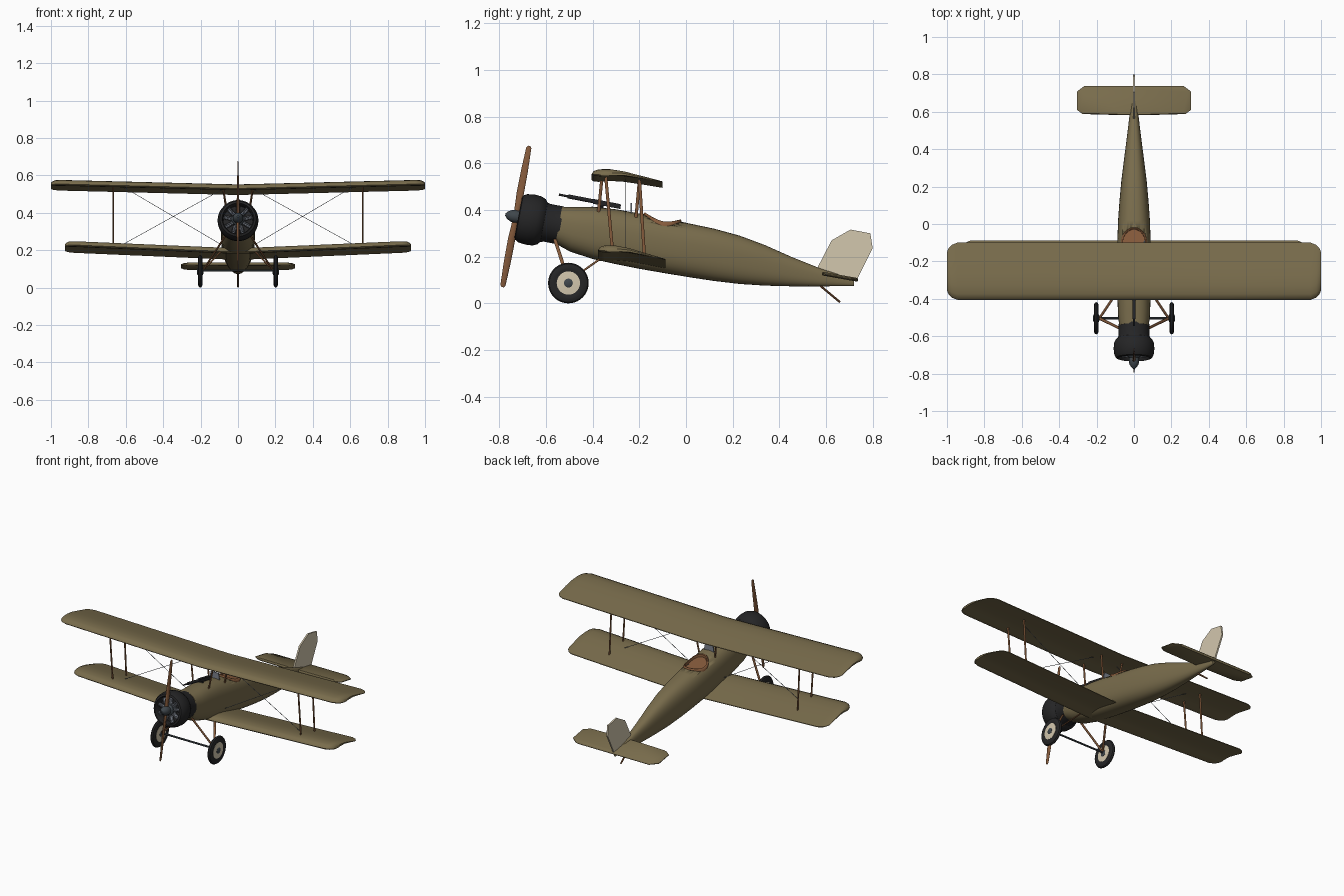
import bpy, bmesh
from math import sin, cos, pi, radians
from mathutils import Vector as V

cube = bpy.data.objects.get("Cube")
if cube:
    bpy.data.objects.remove(cube)


def material(name, rgb):
    m = bpy.data.materials.new(name)
    m.use_nodes = True
    m.diffuse_color = (*rgb, 1)
    m.node_tree.nodes["Principled BSDF"].inputs["Base Color"].default_value = (*rgb, 1)
    return m


OLIVE = material("olive_fabric", (0.19, 0.15, 0.072))
BLACK = material("black_metal", (0.018, 0.018, 0.019))
WOOD = material("brown_wood", (0.24, 0.105, 0.045))
CREAM = material("cream", (0.65, 0.57, 0.42))
SLATE = material("slate", (0.05, 0.062, 0.072))
STEEL = material("steel", (0.2, 0.22, 0.26))


def loft(name, rings, mat, angle=35):
    """Skin closed rings of points and cap both ends."""
    bm = bmesh.new()
    rows = [[bm.verts.new(p) for p in r] for r in rings]
    n = len(rows[0])
    for a, b in zip(rows, rows[1:]):
        for i in range(n):
            j = (i + 1) % n
            bm.faces.new((a[i], a[j], b[j], b[i]))
    bm.faces.new(rows[0][::-1])
    bm.faces.new(rows[-1])
    bmesh.ops.recalc_face_normals(bm, faces=bm.faces)
    me = bpy.data.meshes.new(name)
    bm.to_mesh(me)
    bm.free()
    me.materials.append(mat)
    ob = bpy.data.objects.new(name, me)
    bpy.context.collection.objects.link(ob)
    bpy.ops.object.select_all(action='DESELECT')
    ob.select_set(True)
    bpy.context.view_layer.objects.active = ob
    bpy.ops.object.shade_smooth_by_angle(angle=radians(angle))
    return ob


def lathe(name, profile, origin, axis, mat, n=32):
    """Turn (distance along axis, radius) pairs round an axis."""
    q = V(axis).to_track_quat('Z', 'Y')
    return loft(name, [[V(origin) + q @ V((r * cos(2 * pi * i / n), r * sin(2 * pi * i / n), s))
                        for i in range(n)] for s, r in profile], mat)


def tube(name, a, b, r, mat, n=10):
    a, b = V(a), V(b)
    return lathe(name, [(0, r), ((b - a).length, r)], a, b - a, mat, n)


def strut(name, a, b, mat, wide=0.007, thin=0.004):
    """Streamlined strut, wide along y and thin along x."""
    ring = [V((thin * cos(k * pi / 5), wide * sin(k * pi / 5), 0)) for k in range(10)]
    return loft(name, [[V(p) + o for o in ring] for p in (a, b)], mat)


# Fuselage: y, top, bottom, half width
STATIONS = [(-0.545, 0.414, 0.256, 0.079), (-0.48, 0.413, 0.222, 0.086), (-0.40, 0.414, 0.19, 0.088),
            (-0.30, 0.403, 0.168, 0.09), (-0.20, 0.385, 0.148, 0.09), (-0.09, 0.364, 0.129, 0.089),
            (0.02, 0.341, 0.111, 0.085), (0.12, 0.32, 0.096, 0.078), (0.23, 0.29, 0.083, 0.068),
            (0.34, 0.249, 0.076, 0.054), (0.45, 0.2, 0.073, 0.04), (0.58, 0.148, 0.073, 0.024),
            (0.72, 0.104, 0.074, 0.008)]
POW = 2.5


def body_ring(k, y, top, bot, hw, n=36):
    lean = 0.18 if k < 2 else 0
    ring = []
    for i in range(n):
        c, s = cos(2 * pi * i / n), sin(2 * pi * i / n)
        x = hw * abs(c) ** (2 / POW) * (1 if c > 0 else -1)
        dz = (top - bot) / 2 * abs(s) ** (2 / POW) * (1 if s > 0 else -1)
        ring.append((x, y + lean * dz, (top + bot) / 2 + dz))
    return ring


def deck(x, y):
    """Height of the fuselage top at x, y."""
    for a, b in zip(STATIONS, STATIONS[1:]):
        if a[0] <= y <= b[0]:
            t = (y - a[0]) / (b[0] - a[0])
            top, bot, hw = (a[i] + (b[i] - a[i]) * t for i in (1, 2, 3))
            return (top + bot) / 2 + (top - bot) / 2 * max(0, 1 - abs(x / hw) ** POW) ** (1 / POW)


def oval(rx, ry, lift=0, flat=None, n=40):
    pts = [(rx * cos(2 * pi * i / n), -0.1 + ry * sin(2 * pi * i / n)) for i in range(n)]
    return [V((x, y, flat if flat else deck(x, y) + lift)) for x, y in pts]


fuselage = loft("fuselage", [body_ring(k, *s) for k, s in enumerate(STATIONS)], OLIVE, 50)

# Cockpit opening, padded rim and floor
cutter = loft("cockpit_cutter", [oval(0.064, 0.074, flat=0.32), oval(0.064, 0.074, flat=0.5)], OLIVE)
cutter.hide_render = True
cut = fuselage.modifiers.new("cockpit", 'BOOLEAN')
cut.object, cut.operation, cut.solver = cutter, 'DIFFERENCE', 'EXACT'
bpy.context.view_layer.objects.active = fuselage
bpy.ops.object.modifier_apply(modifier="cockpit")
bpy.data.objects.remove(cutter)
loft("cockpit_rim", [oval(0.071, 0.082, -0.004), oval(0.07, 0.081, 0.005), oval(0.066, 0.077, 0.009),
                     oval(0.06, 0.071, 0.006), oval(0.059, 0.07, flat=0.323)], WOOD, 50)
loft("cockpit_floor", [oval(0.058, 0.069, flat=0.324), oval(0.058, 0.069, flat=0.333)], SLATE)
loft("windscreen", [[(x, y, z) for x, z in ((-0.035, 0.385), (0.035, 0.385), (0.028, 0.43), (-0.028, 0.43))]
                    for y in (-0.238, -0.232)], STEEL)

# Cowling, engine and spinner on the tilted thrust line
AX = V((0, 0.983, -0.185))
UP = V((0, 0.185, 0.983))
NOSE = V((0, -0.717, 0.368))
lathe("cowling", [(0.05, 0.01), (0.05, 0.078), (0.006, 0.08), (-0.002, 0.085), (0.002, 0.096), (0.018, 0.105),
                  (0.05, 0.109), (0.08, 0.107), (0.1, 0.098), (0.11, 0.086), (0.125, 0.082), (0.183, 0.082),
                  (0.183, 0.01)], NOSE, AX, BLACK, 48)
lathe("crankcase", [(0.052, 0.036), (0.012, 0.034), (0, 0.024), (-0.012, 0.012)], NOSE, AX, SLATE)
fins = [(0.03 + 0.004 * k + d, 0.012 if k % 2 else 0.009) for k in range(12) for d in (0, 0.0035)]
for k in range(9):
    a = 2 * pi * k / 9
    d = UP * cos(a) + V((1, 0, 0)) * sin(a)
    lathe(f"cylinder_{k + 1}", fins, NOSE + AX * 0.03, d, STEEL, 12)
    tube(f"pushrod_{k + 1}", NOSE + AX * 0.012 + d * 0.03, NOSE + AX * 0.012 + d * 0.074, 0.003, STEEL, 6)
HUB = V((0, -0.729, 0.372))
lathe("spinner", [(0.012, 0.026), (-0.004, 0.028), (-0.02, 0.025), (-0.036, 0.016), (-0.046, 0.005)],
      HUB, AX, SLATE)

# Two-blade propeller with a slight twist
blades = []
for t, w, thick in ((-0.308, 0.005, 0.002), (-0.3, 0.011, 0.003), (-0.2, 0.015, 0.004), (-0.1, 0.016, 0.006),
                    (-0.02, 0.012, 0.009), (0.02, 0.012, 0.009), (0.1, 0.016, 0.006), (0.2, 0.015, 0.004),
                    (0.3, 0.011, 0.003), (0.308, 0.005, 0.002)):
    a = (1 if t > 0 else -1) * (0.3 - 0.8 * abs(t))
    wide = AX * cos(a) + V((sin(a), 0, 0))
    flat = V((cos(a), 0, 0)) - AX * sin(a)
    blades.append([HUB + UP * t + wide * w * cos(k * pi / 6) + flat * thick * sin(k * pi / 6) for k in range(12)])
loft("propeller", blades, WOOD)

# Wings: cambered sections with clipped tips and slight dihedral
TOP = [(0, 0), (0.03, 0.014), (0.1, 0.024), (0.25, 0.03), (0.45, 0.027), (0.7, 0.016), (1, 0.002)]
UNDER = [(1, -0.002), (0.7, 0.003), (0.45, 0.006), (0.25, 0.003), (0.1, -0.006), (0.03, -0.007)]


def wing(name, span, le, te, z_le, z_te, rise):
    rings = []
    half = [(1, 0.05, 0.4), (0.992, 0.03, 0.7), (0.975, 0.012, 0.95), (0.945, 0, 1), (0.5, 0, 1)]
    stations = [(-x, i, h) for x, i, h in half] + [(0, 0, 1)] + half[::-1]
    for f, inset, h in stations:
        y0, y1 = le + inset, te - inset
        ring = []
        for u, c in TOP + UNDER:
            y = y0 + (y1 - y0) * u
            g = (y - le) / (te - le)
            mid = 0.012 * (1 - abs(2 * u - 1))
            ring.append((f * span, y, z_le + (z_te - z_le) * g + mid + (c - mid) * h + rise * abs(f)))
        rings.append(ring)
    return loft(name, rings, OLIVE, 40)


wing("upper_wing", 1.0, -0.405, -0.1, 0.53, 0.497, 0.025)
wing("lower_wing", 0.925, -0.378, -0.088, 0.19, 0.15, 0.04)

# Tailplane and rudder
outline = [(0.305, 0.61), (0.275, 0.588), (0.06, 0.582), (-0.06, 0.582), (-0.275, 0.588), (-0.305, 0.61),
           (-0.305, 0.708), (-0.265, 0.738), (0.265, 0.738), (0.305, 0.708)]


def tail_ring(scale, dz):
    return [(x * scale, 0.66 + (y - 0.66) * scale, 0.114 - 0.17 * (y - 0.66) + dz) for x, y in outline]


loft("tailplane", [tail_ring(0.95, -0.008), tail_ring(1, -0.002), tail_ring(1, 0.002), tail_ring(0.95, 0.008)],
     OLIVE)
fin = [(0.56, 0.13), (0.566, 0.158), (0.624, 0.27), (0.705, 0.316), (0.79, 0.3), (0.8, 0.236), (0.735, 0.106)]
loft("rudder", [[(x, y, z) for y, z in fin] for x in (-0.005, 0.005)], CREAM, 20)
tube("tail_skid", (0, 0.57, 0.08), (0, 0.66, 0.005), 0.005, WOOD)

# Struts, rigging and undercarriage on each side
for side, s in (("left", 1), ("right", -1)):
    strut(f"{side}_front_wing_strut", (s * 0.667, -0.345, 0.555), (s * 0.667, -0.315, 0.225), WOOD)
    strut(f"{side}_rear_wing_strut", (s * 0.667, -0.2, 0.54), (s * 0.667, -0.178, 0.2), WOOD)
    strut(f"{side}_front_cabane", (s * 0.08, -0.36, 0.54), (s * 0.055, -0.375, 0.39), WOOD)
    strut(f"{side}_rear_cabane", (s * 0.08, -0.2, 0.525), (s * 0.055, -0.215, 0.36), WOOD)
    tube(f"{side}_lift_wire", (s * 0.635, -0.26, 0.22), (s * 0.075, -0.26, 0.53), 0.0015, STEEL, 6)
    tube(f"{side}_landing_wire", (s * 0.625, -0.26, 0.545), (s * 0.09, -0.26, 0.23), 0.0015, STEEL, 6)

    axle_end = V((s * 0.185, -0.504, 0.095))
    strut(f"{side}_front_gear_leg", axle_end, (s * 0.068, -0.562, 0.275), WOOD, 0.008, 0.006)
    strut(f"{side}_rear_gear_leg", axle_end, (s * 0.075, -0.34, 0.21), WOOD, 0.008, 0.006)
    wheel = (s * 0.202, -0.504, 0.087)
    lathe(f"{side}_tyre", [(-0.008, 0.045), (-0.013, 0.06), (-0.013, 0.07), (-0.008, 0.082), (0, 0.087),
                           (0.008, 0.082), (0.013, 0.07), (0.013, 0.06), (0.008, 0.045)],
          wheel, (1, 0, 0), BLACK, 40)
    lathe(f"{side}_wheel_disc", [(-0.013, 0.02), (-0.011, 0.05), (0.011, 0.05), (0.013, 0.02)],
          wheel, (1, 0, 0), CREAM)
    lathe(f"{side}_wheel_cap", [(-0.017, 0.014), (-0.014, 0.019), (0.014, 0.019), (0.017, 0.014)],
          wheel, (1, 0, 0), SLATE, 20)
tube("axle", (-0.2, -0.504, 0.092), (0.2, -0.504, 0.092), 0.006, SLATE)

# Machine gun on the forward deck
MUZZLE = V((0, -0.545, 0.466))
AIM = V((0, 0.265, -0.051))
lathe("gun_barrel", [(0, 0.005), (0.04, 0.005), (0.04, 0.009), (0.15, 0.009), (0.15, 0.007), (0.27, 0.007)],
      MUZZLE, AIM, BLACK, 14)
loft("gun_receiver", [[MUZZLE + AIM * t + V((x, 0, z)) for x, z in
                       ((-0.009, -0.011), (0.009, -0.011), (0.009, 0.01), (-0.009, 0.01))] for t in (0.55, 1)], BLACK)
tube("gun_mount", (0, -0.36, 0.4), (0, -0.36, 0.43), 0.006, BLACK)
